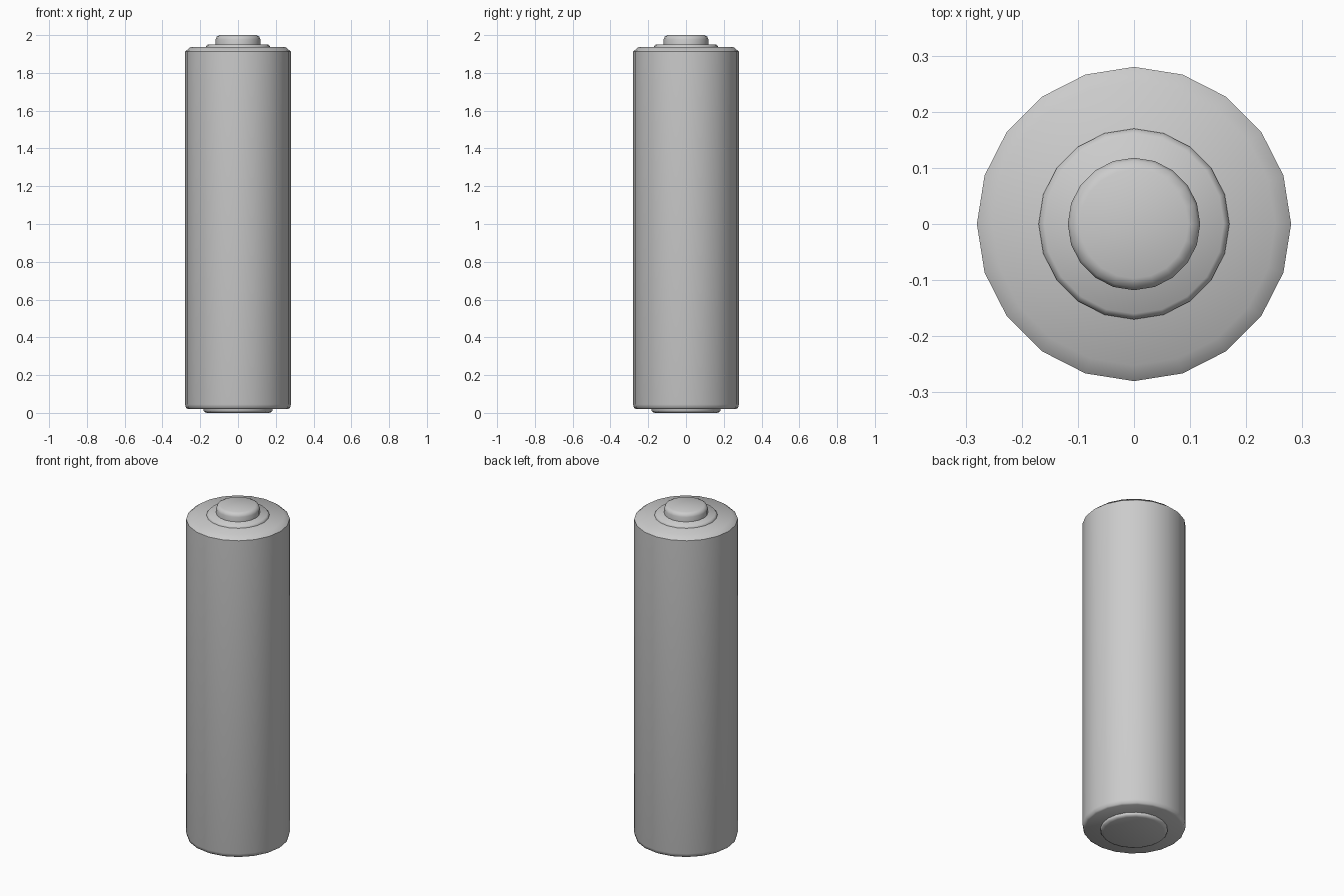
import bpy, bmesh, math

if "Cube" in bpy.data.objects:
    bpy.data.objects.remove(bpy.data.objects["Cube"])

SIDES = 20


def lathe(name, profile):
    """Closed solid turned about z from (radius, height) pairs, bottom to top."""
    bm = bmesh.new()
    rings = []
    for r, z in profile:
        rings.append([bm.verts.new((r * math.cos(math.tau * i / SIDES),
                                    r * math.sin(math.tau * i / SIDES), z))
                      for i in range(SIDES)])
    for a, b in zip(rings, rings[1:]):
        for i in range(SIDES):
            j = (i + 1) % SIDES
            bm.faces.new((a[i], a[j], b[j], b[i]))
    bm.faces.new(rings[0][::-1])
    bm.faces.new(rings[-1])
    mesh = bpy.data.meshes.new(name)
    bm.to_mesh(mesh)
    bm.free()
    ob = bpy.data.objects.new(name, mesh)
    bpy.context.collection.objects.link(ob)
    bpy.ops.object.select_all(action='DESELECT')
    ob.select_set(True)
    bpy.context.view_layer.objects.active = ob
    bpy.ops.object.shade_smooth_by_angle(angle=math.radians(50))
    return ob


# Main can with chamfered rims
lathe("cell_body", [(0.265, 0.02), (0.275, 0.026), (0.28, 0.045),
                    (0.28, 1.913), (0.252, 1.936)])

# Flat negative contact underneath
lathe("negative_contact", [(0.165, 0.0), (0.178, 0.005), (0.182, 0.012), (0.182, 0.03)])

# Raised collar around the positive terminal
lathe("terminal_collar", [(0.17, 1.925), (0.17, 1.939), (0.16, 1.95)])

# Rounded positive button
lathe("positive_button", [(0.118, 1.94), (0.118, 1.978), (0.113, 1.992), (0.097, 2.0)])
